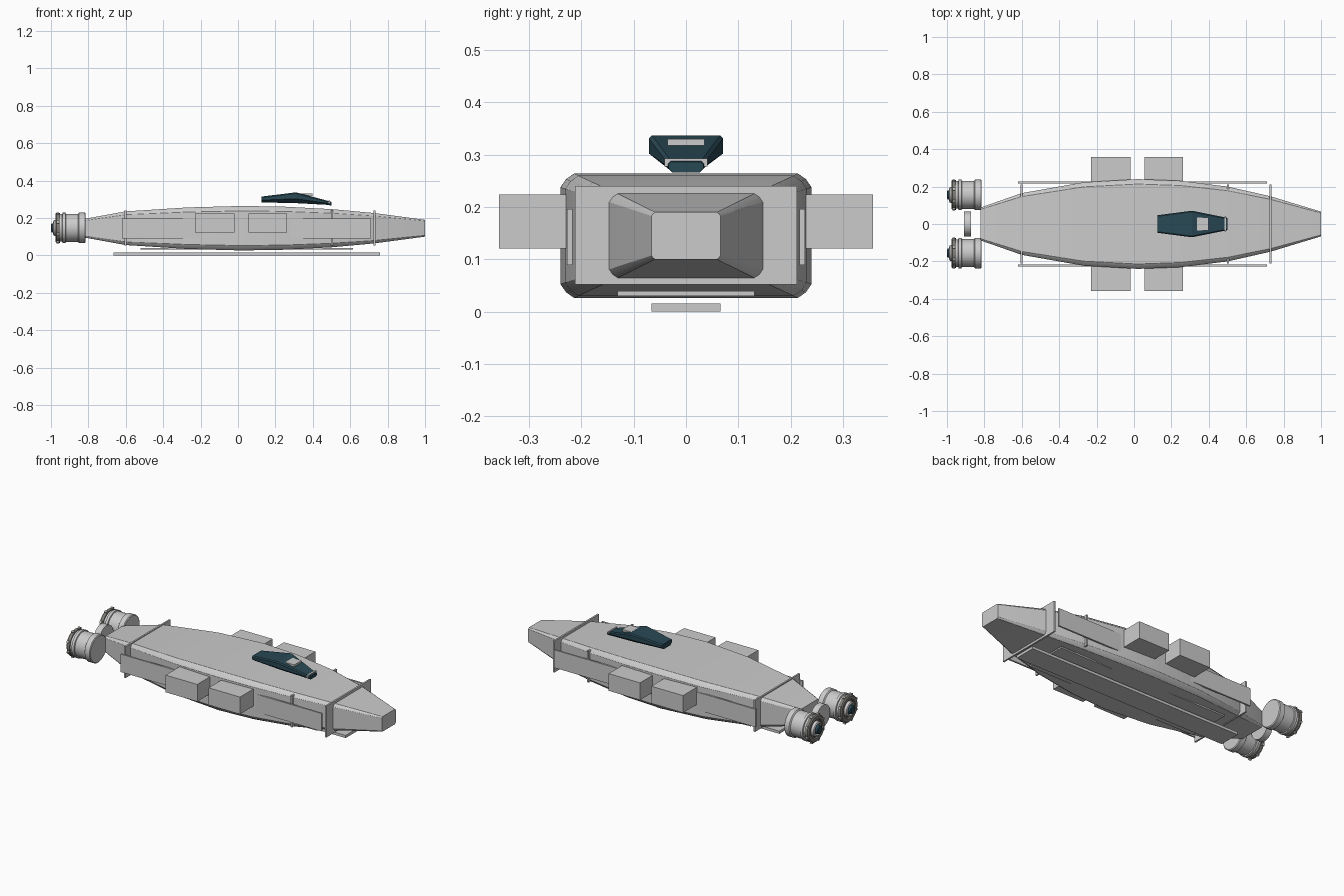
import bpy, bmesh
from math import cos, sin, pi

if "Cube" in bpy.data.objects:
    bpy.data.objects.remove(bpy.data.objects["Cube"])

def mat(name, col):
    m = bpy.data.materials.new(name)
    m.diffuse_color = col
    m.use_nodes = True
    m.node_tree.nodes["Principled BSDF"].inputs["Base Color"].default_value = m.diffuse_color
    return m

TEAL = mat("dark_teal_glass", (0.022, 0.065, 0.09, 1))
DARK = mat("warm_dark_metal", (0.22, 0.21, 0.19, 1))

def finish(name, bm, material=None, smooth=None):
    bmesh.ops.recalc_face_normals(bm, faces=bm.faces)
    me = bpy.data.meshes.new(name)
    bm.to_mesh(me)
    bm.free()
    ob = bpy.data.objects.new(name, me)
    bpy.context.collection.objects.link(ob)
    if material:
        me.materials.append(material)
    if smooth:
        bpy.ops.object.select_all(action='DESELECT')
        ob.select_set(True)
        bpy.context.view_layer.objects.active = ob
        bpy.ops.object.shade_smooth_by_angle(angle=smooth)
    return ob

def box(name, x, y, z, material=None):
    bm = bmesh.new()
    bmesh.ops.create_cube(bm, size=1)
    for v in bm.verts:
        v.co = [(a + b) / 2 + c * (b - a) for (a, b), c in zip((x, y, z), v.co)]
    return finish(name, bm, material)

def bridge(bm, rings):
    for a, b in zip(rings, rings[1:]):
        n = len(a)
        for i in range(n):
            bm.faces.new((a[i], a[(i + 1) % n], b[(i + 1) % n], b[i]))
    bm.faces.new(rings[0])
    bm.faces.new(rings[-1])

def loft(name, sections, outline, material=None, smooth=None):
    bm = bmesh.new()
    bridge(bm, [[bm.verts.new((s[0], y, z)) for y, z in outline(*s[1:])] for s in sections])
    return finish(name, bm, material, smooth)

def lathe(name, profile, y, z, n=32, material=None):
    bm = bmesh.new()
    bridge(bm, [[bm.verts.new((x, y + r * cos(2 * pi * i / n), z + r * sin(2 * pi * i / n)))
                 for i in range(n)] for x, r in profile])
    return finish(name, bm, material, 0.6)

# Hull: chamfered rectangular sections (x, half width, half height)
def hull_outline(w, h):
    c, k, cz = w * 0.11, w * 0.045, 0.145
    q = [(w, h - c), (w - k, h - k), (w - c, h)]
    pts = q + [(-y, z) for y, z in q[::-1]]
    pts += [(-y, -z) for y, z in q] + [(y, -z) for y, z in q[::-1]]
    return [(y, z + cz) for y, z in pts]

loft("hull", [(-0.82, 0.088, 0.05), (-0.6, 0.165, 0.09), (-0.27, 0.223, 0.111),
              (0.02, 0.24, 0.119), (0.25, 0.231, 0.115), (0.5, 0.2, 0.102),
              (0.73, 0.148, 0.081), (1.0, 0.066, 0.045)], hull_outline, smooth=0.45)

# Frame plates across the hull
for i, x in enumerate((-0.602, 0.502, 0.729)):
    box(f"frame_plate_{i}", (x - 0.005, x + 0.005), (-0.212, 0.212), (0.052, 0.24))

# Side armour and cargo pods
for s, side in ((1, "left"), (-1, "right")):
    box(f"side_armour_{side}", (-0.62, 0.712), sorted((s * 0.217, s * 0.227)), (0.089, 0.196))
    for n, a, b in (("rear", -0.23, -0.02), ("front", 0.055, 0.263)):
        box(f"pod_{n}_{side}", (a, b), sorted((s * 0.225, s * 0.357)), (0.121, 0.224))

# Belly plate and keel
box("belly_plate", (-0.52, 0.615), (-0.131, 0.131), (0.030, 0.039))
box("keel", (-0.665, 0.76), (-0.066, 0.066), (0.0, 0.016))

# Canopy: flat top, sides tapering to a narrower base
def canopy_outline(w, bot, top, base):
    mid = bot + (top - bot) * 0.4
    c = min(0.006, w * 0.15)
    half = [(base, bot), (w, mid), (w, top - c), (w - c, top)]
    return half + [(-y, z) for y, z in half[::-1]]

loft("canopy", [(0.125, 0.047, 0.283, 0.314, 0.03), (0.31, 0.071, 0.279, 0.337, 0.04),
                (0.478, 0.037, 0.27, 0.292, 0.03), (0.5, 0.033, 0.266, 0.286, 0.026)],
     canopy_outline, TEAL)
box("canopy_hatch", (0.338, 0.398), (-0.035, 0.035), (0.318, 0.33))
box("canopy_brow", (0.484, 0.493), (-0.041, 0.041), (0.277, 0.293))

# Twin engines
ZC = 0.147
for s, side in ((1, "left"), (-1, "right")):
    y = s * 0.156
    lathe(f"engine_{side}", [(-0.815, 0.077), (-0.819, 0.082), (-0.85, 0.082), (-0.855, 0.075),
                             (-0.92, 0.075), (-0.922, 0.081), (-0.938, 0.081), (-0.94, 0.074),
                             (-0.955, 0.074)], y, ZC)
    lathe(f"engine_flange_{side}", [(-0.952, 0.08), (-0.97, 0.08), (-0.976, 0.074),
                                    (-0.976, 0.056), (-0.966, 0.053)], y, ZC, 32, DARK)
    lathe(f"nozzle_ring_{side}", [(-0.96, 0.045), (-0.984, 0.042), (-0.988, 0.034),
                                  (-0.978, 0.03)], y, ZC)
    lathe(f"nozzle_core_{side}", [(-0.97, 0.026), (-0.996, 0.024), (-1.0, 0.019)], y, ZC, 24, TEAL)
    # Clamps around the flange
    bm = bmesh.new()
    for i in range(8):
        a = 2 * pi * (i + 0.5) / 8
        for v in bmesh.ops.create_cube(bm, size=1)["verts"]:
            u, r = v.co.y * 0.014, 0.08 + v.co.z * 0.014
            v.co = (-0.964 + v.co.x * 0.014, y + r * cos(a) - u * sin(a),
                    ZC + r * sin(a) + u * cos(a))
    finish(f"engine_clamps_{side}", bm)

# Disc joining the engines
lathe("engine_joint", [(-0.872, 0.066), (-0.91, 0.066)], 0, ZC)
